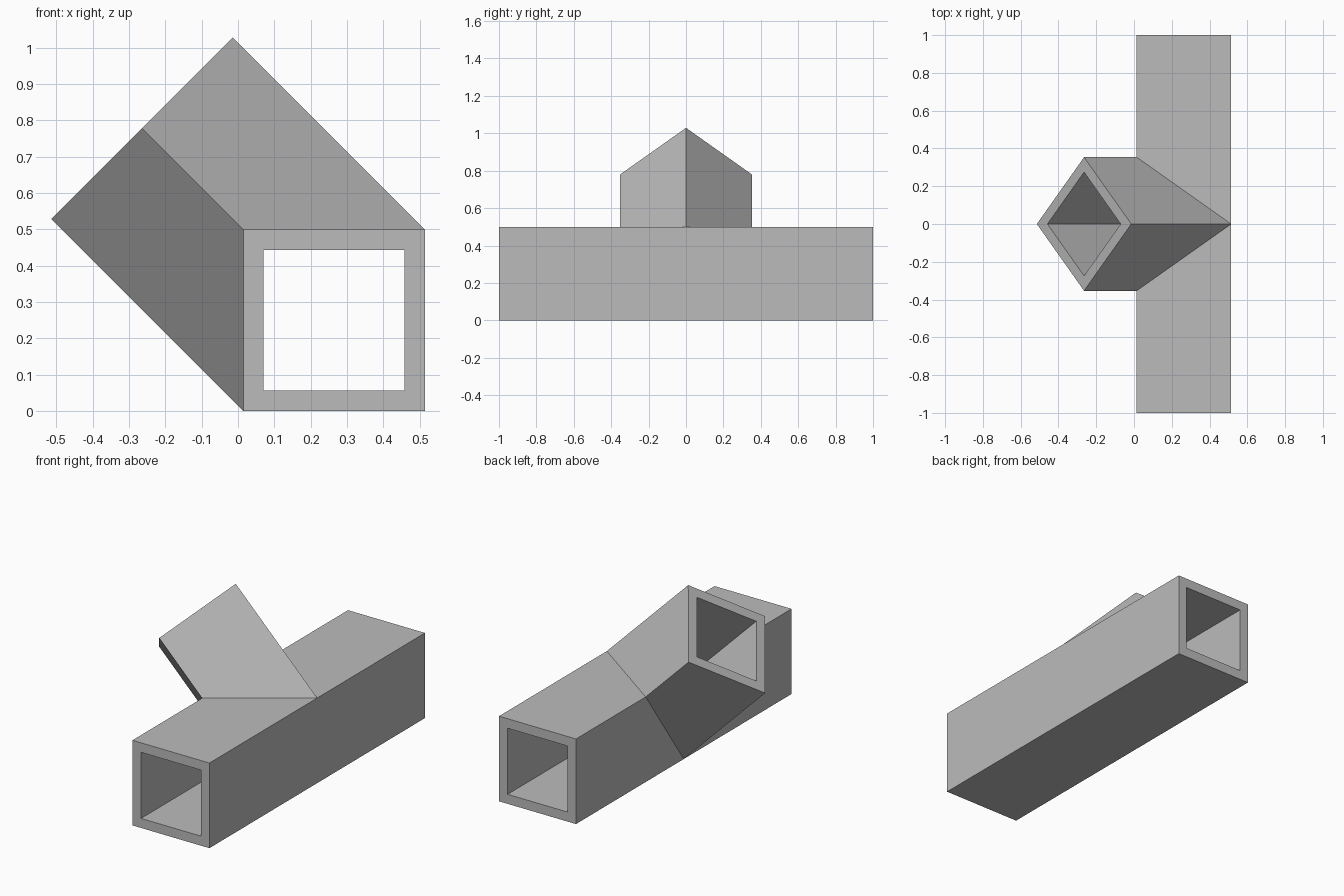
import bpy
import bmesh
from math import radians
from mathutils import Matrix, Vector

cube = bpy.data.objects.get("Cube")
if cube:
    bpy.data.objects.remove(cube, do_unlink=True)

SIDE, BORE = 0.5, 0.388           # outer and inner widths of the square tubes
CENTRE = Vector((0.2645, 0, 0.25))  # where the two tube axes meet
BRANCH_LENGTH = 0.529 * 2 ** 0.5

grey = bpy.data.materials.new("plain grey")
grey.use_nodes = True
colour = (0.5, 0.5, 0.5, 1)
grey.diffuse_color = colour
grey.node_tree.nodes["Principled BSDF"].inputs["Base Color"].default_value = colour


def square_bar(name, width, start, end, placement):
    """Square bar along local z from start to end."""
    bm = bmesh.new()
    bmesh.ops.create_cube(bm, size=1)
    bm.transform(placement
                 @ Matrix.Translation((0, 0, (start + end) / 2))
                 @ Matrix.Diagonal((width, width, end - start, 1)))
    mesh = bpy.data.meshes.new(name)
    bm.to_mesh(mesh)
    bm.free()
    mesh.materials.append(grey)
    obj = bpy.data.objects.new(name, mesh)
    bpy.context.collection.objects.link(obj)
    return obj


def combine(target, other, operation):
    mod = target.modifiers.new(operation.lower(), "BOOLEAN")
    mod.operation, mod.solver, mod.object = operation, "EXACT", other
    bpy.context.view_layer.objects.active = target
    bpy.ops.object.modifier_apply(modifier=mod.name)
    bpy.data.objects.remove(other, do_unlink=True)


# The main tube runs front to back; the branch rises at 45 degrees, edge up
at_centre = Matrix.Translation(CENTRE)
along = at_centre @ Matrix.Rotation(radians(90), 4, "X")
rising = (at_centre @ Matrix.Rotation(radians(-45), 4, "Y")
          @ Matrix.Rotation(radians(45), 4, "Z"))

# Solid outer shape
joint = square_bar("tube_joint", SIDE, -1, 1, along)
combine(joint, square_bar("branch", SIDE, 0, BRANCH_LENGTH, rising), "UNION")

# Hollow out both tubes
combine(joint, square_bar("main_bore", BORE, -1.1, 1.1, along), "DIFFERENCE")
combine(joint, square_bar("branch_bore", BORE, 0, BRANCH_LENGTH + 0.1, rising), "DIFFERENCE")
